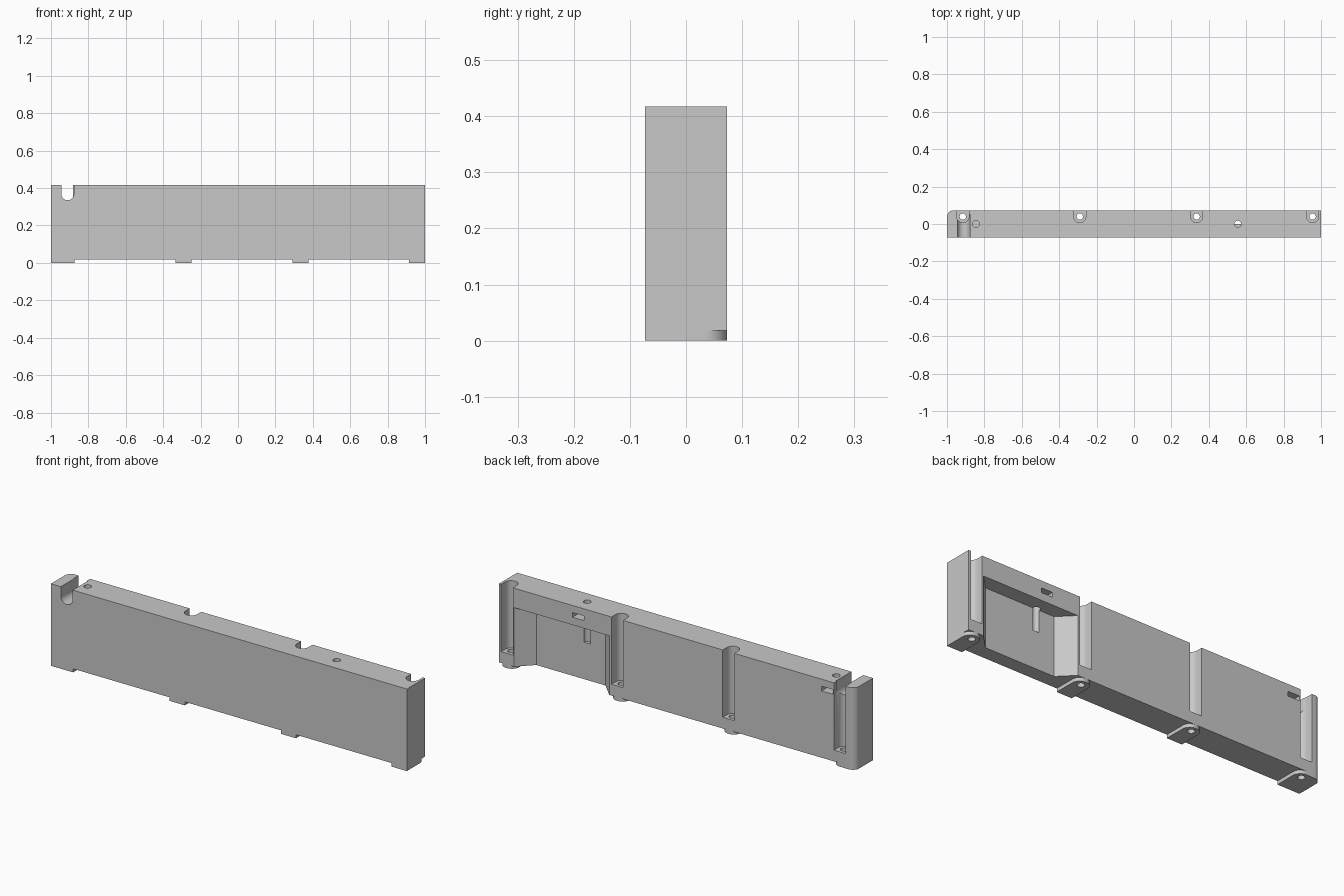
import bpy, bmesh
from math import cos, sin, pi, radians
from mathutils import Vector

cube = bpy.data.objects.get("Cube")
if cube:
    bpy.data.objects.remove(cube, do_unlink=True)

HALF_DEPTH = 0.073
TOP = 0.417
BASE = 0.018            # underside of the body, feet reach below it
SCREWS = (-0.915, -0.29, 0.335, 0.955)
SCREW_Y = 0.04
PINS = (-0.845, 0.555)

grey = bpy.data.materials.new("grey_plastic")
grey.use_nodes = True
grey.diffuse_color = (0.58, 0.58, 0.58, 1)
grey.node_tree.nodes["Principled BSDF"].inputs["Base Color"].default_value = (0.58, 0.58, 0.58, 1)


def arc(cx, cy, r, start, end, steps=16):
    angles = [radians(start + (end - start) * i / steps) for i in range(steps + 1)]
    return [(cx + r * cos(a), cy + r * sin(a)) for a in angles]


def prism(name, outline, low, high, axis="z"):
    """Extrude an outline along z (outline in xy) or along y (outline in xz)."""
    bm = bmesh.new()
    place = (lambda u, v: (u, v, low)) if axis == "z" else (lambda u, v: (u, low, v))
    face = bm.faces.new([bm.verts.new(place(u, v)) for u, v in outline])
    ext = bmesh.ops.extrude_face_region(bm, geom=[face])
    move = Vector((0, 0, high - low)) if axis == "z" else Vector((0, high - low, 0))
    bmesh.ops.translate(bm, vec=move, verts=[g for g in ext["geom"] if isinstance(g, bmesh.types.BMVert)])
    bmesh.ops.recalc_face_normals(bm, faces=bm.faces)
    mesh = bpy.data.meshes.new(name)
    bm.to_mesh(mesh)
    bm.free()
    mesh.materials.append(grey)
    obj = bpy.data.objects.new(name, mesh)
    bpy.context.collection.objects.link(obj)
    return obj


def combine(target, other, operation):
    other.hide_render = True
    mod = target.modifiers.new("combine", "BOOLEAN")
    mod.operation, mod.solver, mod.object = operation, "EXACT", other
    bpy.context.view_layer.objects.active = target
    bpy.ops.object.modifier_apply(modifier=mod.name)
    bpy.data.objects.remove(other, do_unlink=True)


def cut(outline, low, high, axis="z"):
    combine(body, prism("cutter", outline, low, high, axis), "DIFFERENCE")


def rect(u0, u1, v0, v1):
    return [(u0, v0), (u1, v0), (u1, v1), (u0, v1)]


def rounded_back(x0, x1, r0, r1):
    """Plan with square front corners and rounded back corners."""
    pts = [(x0, -HALF_DEPTH), (x1, -HALF_DEPTH)]
    pts += arc(x1 - r1, HALF_DEPTH - r1, r1, 0, 90) if r1 else [(x1, HALF_DEPTH)]
    pts += arc(x0 + r0, HALF_DEPTH - r0, r0, 90, 180)
    return pts


# Long body with one rounded back corner
body = prism("housing_body", rounded_back(-1, 1, 0.035, 0), BASE, TOP)

# Feet below each screw
for x0, x1, r0 in ((-1, -0.875, 0.035), (-0.333, -0.248, 0.04),
                   (0.292, 0.377, 0.04), (0.915, 1, 0.04)):
    combine(body, prism("foot", rounded_back(x0, x1, r0, 0.04), 0, BASE + 0.02), "UNION")

# Large recess with slanted sides, open to the back and the underside
cut([(0.38, HALF_DEPTH), (0.38, 0.1), (0.915, 0.1), (0.915, HALF_DEPTH),
     (0.842, -0.001), (0.453, -0.001)], -0.1, 0.318)

# Screw channels open to the back, with a through hole in each foot
for x in SCREWS:
    channel = arc(x, SCREW_Y, 0.0325, 180, 360) + [(x + 0.0325, 0.1), (x - 0.0325, 0.1)]
    cut(channel, 0.075, 0.5)
    cut(arc(x, SCREW_Y, 0.017, 0, 345, 23), -0.1, 0.2)

# Blind pin holes in the top, each crossed by a nut slot from the back
for x in PINS:
    cut(arc(x, 0, 0.018, 0, 345, 23), 0.206, 0.5)
    cut(rect(x - 0.032, x + 0.032, 0.357, 0.381), -0.032, 0.1, "y")

# Round-bottomed cable notch running through from the front
notch = arc(-0.911, 0.368, 0.033, 180, 360) + [(-0.878, 0.5), (-0.944, 0.5)]
cut(notch, -0.1, 0.05, "y")

# Smooth the curved walls, keep the edges sharp
bpy.ops.object.select_all(action="DESELECT")
body.select_set(True)
bpy.context.view_layer.objects.active = body
bpy.ops.object.shade_smooth_by_angle(angle=radians(30))
